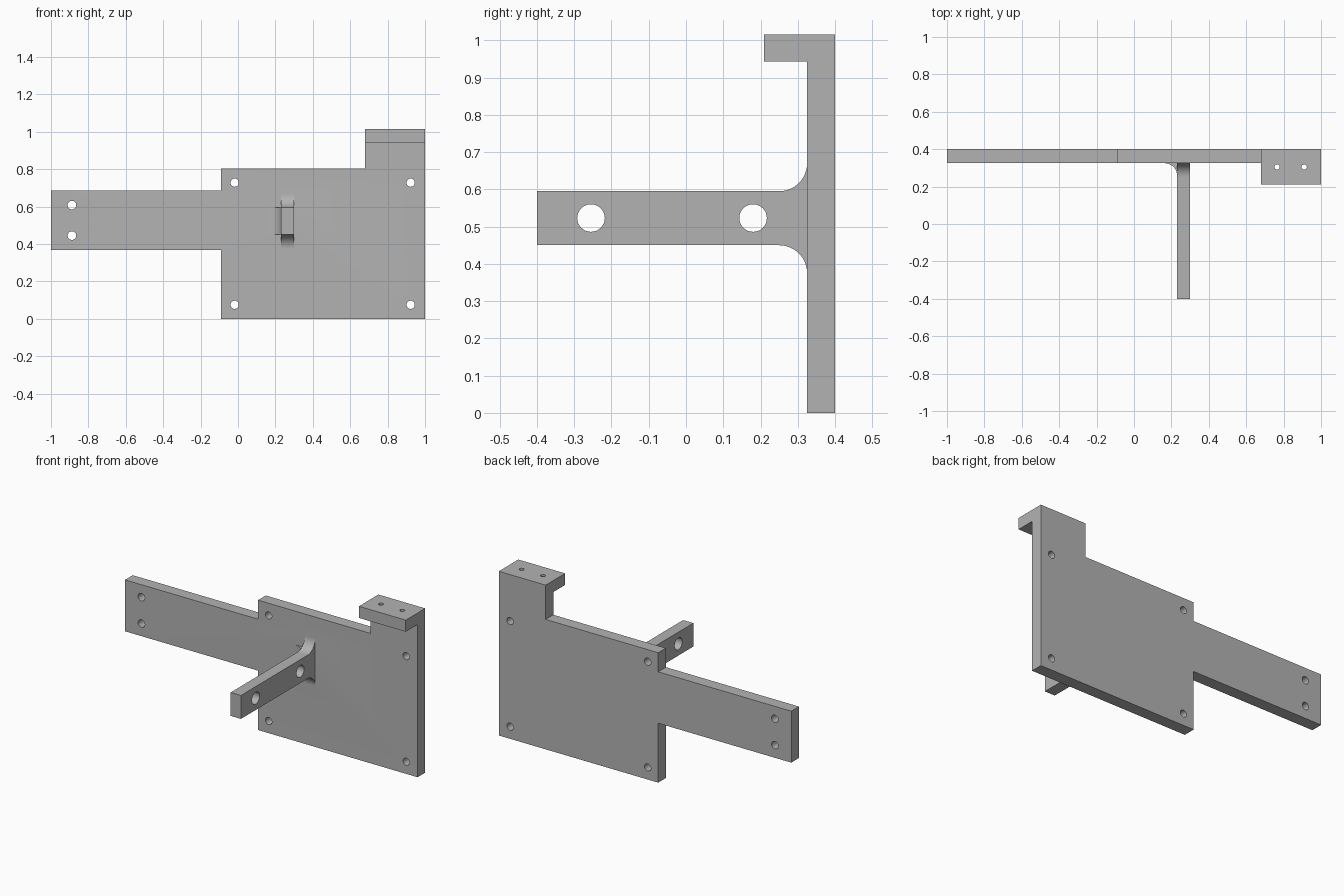
import bpy, bmesh
from math import sin, cos, pi, radians
from mathutils import Vector

cube = bpy.data.objects.get("Cube")
if cube:
    bpy.data.objects.remove(cube)

grey = bpy.data.materials.new("plain grey")
grey.use_nodes = True
colour = (0.45, 0.45, 0.45, 1)
grey.diffuse_color = colour
grey.node_tree.nodes["Principled BSDF"].inputs["Base Color"].default_value = colour

# Each axis maps (profile u, profile v, depth) to world coordinates
MAP = {
    "x": lambda u, v, d: Vector((d, u, v)),
    "y": lambda u, v, d: Vector((u, d, v)),
    "z": lambda u, v, d: Vector((u, v, d)),
}


def prism(name, axis, profile, lo, hi):
    """Extrude a flat profile along an axis from lo to hi."""
    bm = bmesh.new()
    face = bm.faces.new([bm.verts.new(MAP[axis](u, v, lo)) for u, v in profile])
    new = bmesh.ops.extrude_face_region(bm, geom=[face])["geom"]
    verts = [g for g in new if isinstance(g, bmesh.types.BMVert)]
    bmesh.ops.translate(bm, verts=verts, vec=MAP[axis](0, 0, hi - lo))
    bmesh.ops.recalc_face_normals(bm, faces=bm.faces)
    mesh = bpy.data.meshes.new(name)
    bm.to_mesh(mesh)
    bm.free()
    mesh.materials.append(grey)
    ob = bpy.data.objects.new(name, mesh)
    bpy.context.scene.collection.objects.link(ob)
    return ob


def arc(cu, cv, r, start, end, n=14):
    steps = [radians(start + (end - start) * i / n) for i in range(n + 1)]
    return [(cu + r * cos(a), cv + r * sin(a)) for a in steps]


def circle(u, v, r, n=32):
    return [(u + r * cos(2 * pi * i / n), v + r * sin(2 * pi * i / n)) for i in range(n)]


def combine(target, tool, operation):
    """Apply a boolean and discard the tool."""
    mod = target.modifiers.new("combine", "BOOLEAN")
    mod.operation, mod.solver, mod.object = operation, "EXACT", tool
    tool.hide_render = True
    bpy.context.view_layer.objects.active = target
    bpy.ops.object.modifier_apply(modifier=mod.name)
    bpy.data.objects.remove(tool)


FRONT, BACK, INSIDE = 0.325, 0.4, 0.36
ARM_LOW, ARM_TOP = 0.45, 0.595
ARM_RIGHT, ARM_LEFT = 0.23, 0.3
TOP, LIP_LOW = 1.015, 0.943

# Back plate with side tongue and raised corner
bracket = prism("mounting_bracket", "y", [
    (-0.09, 0), (1, 0), (1, TOP), (0.68, TOP), (0.68, 0.803), (-0.09, 0.803),
    (-0.09, 0.685), (-1, 0.685), (-1, 0.367), (-0.09, 0.367)], FRONT, BACK)

# Lip folded forward from the raised corner
lip = prism("top_lip", "z", [(0.68, 0.21), (1, 0.21), (1, INSIDE), (0.68, INSIDE)],
            LIP_LOW, TOP)

# Forward arm, flared into the plate above and below
r = 0.075
arm_profile = [(-0.4, ARM_LOW)]
arm_profile += arc(FRONT - r, ARM_LOW - r, r, 90, 0)
arm_profile += [(INSIDE, ARM_LOW - r), (INSIDE, ARM_TOP + r)]
arm_profile += arc(FRONT - r, ARM_TOP + r, r, 0, -90)
arm_profile += [(-0.4, ARM_TOP)]
arm = prism("arm", "x", arm_profile, ARM_RIGHT, ARM_LEFT)

# Rounded gusset on the arm's right side
r = 0.065
gusset_profile = arc(ARM_RIGHT - r, FRONT - r, r, 90, 0)
gusset_profile += [(0.26, FRONT - r), (0.26, INSIDE), (ARM_RIGHT - r, INSIDE)]
gusset = prism("arm_gusset", "z", gusset_profile, ARM_LOW, ARM_TOP)

for part in (lip, arm, gusset):
    combine(bracket, part, "UNION")

# Screw holes: plate, arm, lip
holes = [("y", x, z, 0.022, 0.3, 0.45) for x in (-0.018, 0.923) for z in (0.075, 0.728)]
holes += [("y", -0.888, z, 0.023, 0.3, 0.45) for z in (0.445, 0.608)]
holes += [("x", y, 0.523, 0.037, 0.15, 0.4) for y in (-0.255, 0.18)]
holes += [("z", x, 0.305, 0.014, 0.9, 1.05) for x in (0.765, 0.91)]
for axis, u, v, radius, lo, hi in holes:
    combine(bracket, prism("hole_cutter", axis, circle(u, v, radius), lo, hi), "DIFFERENCE")

# Smooth the curved walls, keep the corners crisp
bpy.ops.object.select_all(action="DESELECT")
bracket.select_set(True)
bpy.context.view_layer.objects.active = bracket
bpy.ops.object.shade_smooth_by_angle(angle=radians(30))
